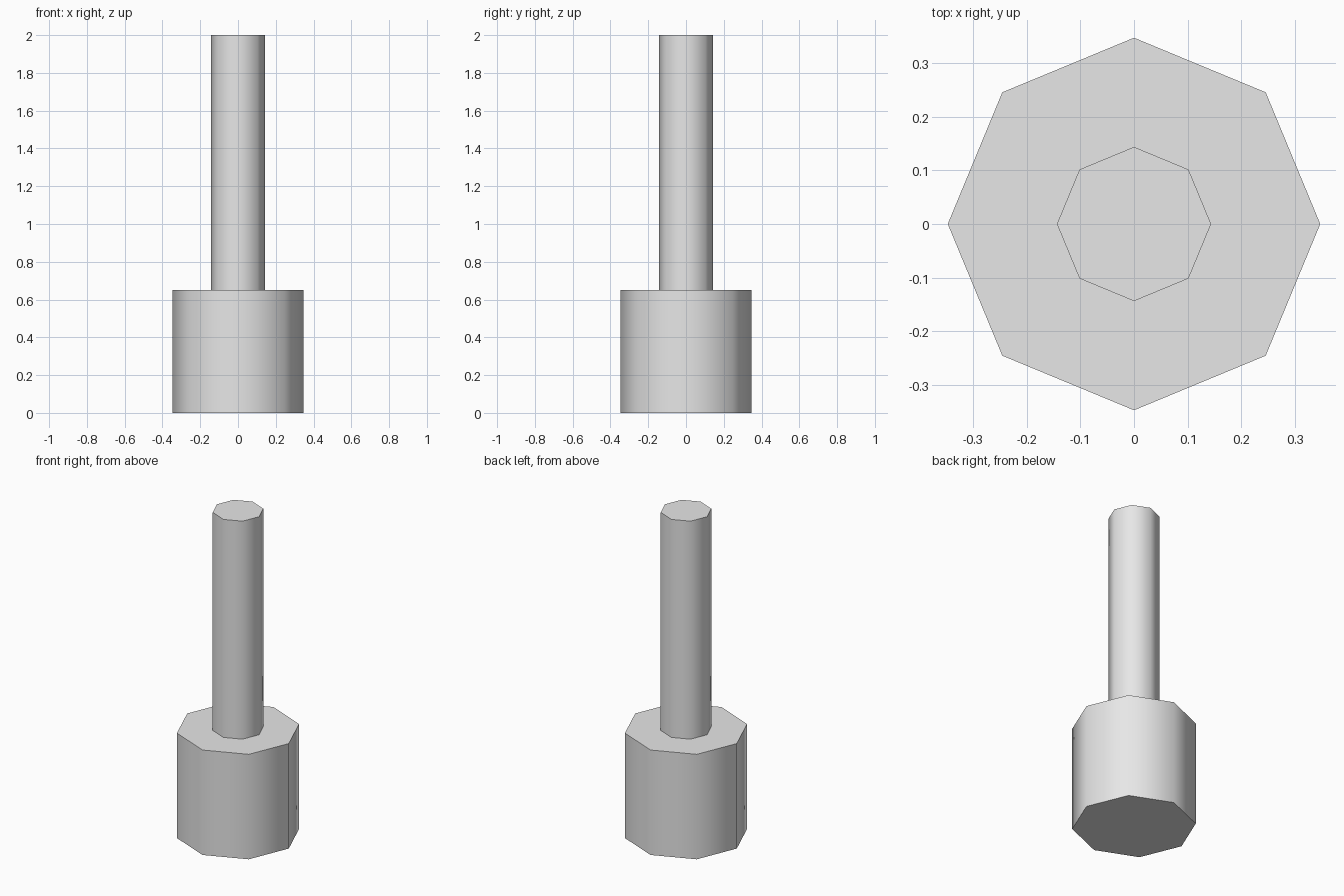
import bpy
import math

cube = bpy.data.objects.get("Cube")
if cube:
    bpy.data.objects.remove(cube, do_unlink=True)

SIDES = 8
HEAD_TOP = 0.65
TOTAL_HEIGHT = 2.0

# Single plain grey metal
grey = bpy.data.materials.new("light_grey")
grey.use_nodes = True
colour = (0.8, 0.8, 0.8, 1.0)
grey.diffuse_color = colour
grey.node_tree.nodes["Principled BSDF"].inputs["Base Color"].default_value = colour


def octagonal_post(name, radius, bottom, top):
    """Eight-sided cylinder with smooth sides and sharp flat ends."""
    bpy.ops.mesh.primitive_cylinder_add(
        vertices=SIDES, radius=radius, depth=top - bottom,
        location=(0, 0, (bottom + top) / 2))
    post = bpy.context.object
    post.name = post.data.name = name
    post.data.materials.append(grey)
    bpy.ops.object.shade_smooth_by_angle(angle=math.radians(60))
    return post


# Wide head standing on the ground, with the narrow shaft rising from it
octagonal_post("head", 0.348, 0, HEAD_TOP)
octagonal_post("shaft", 0.144, HEAD_TOP, TOTAL_HEIGHT)
